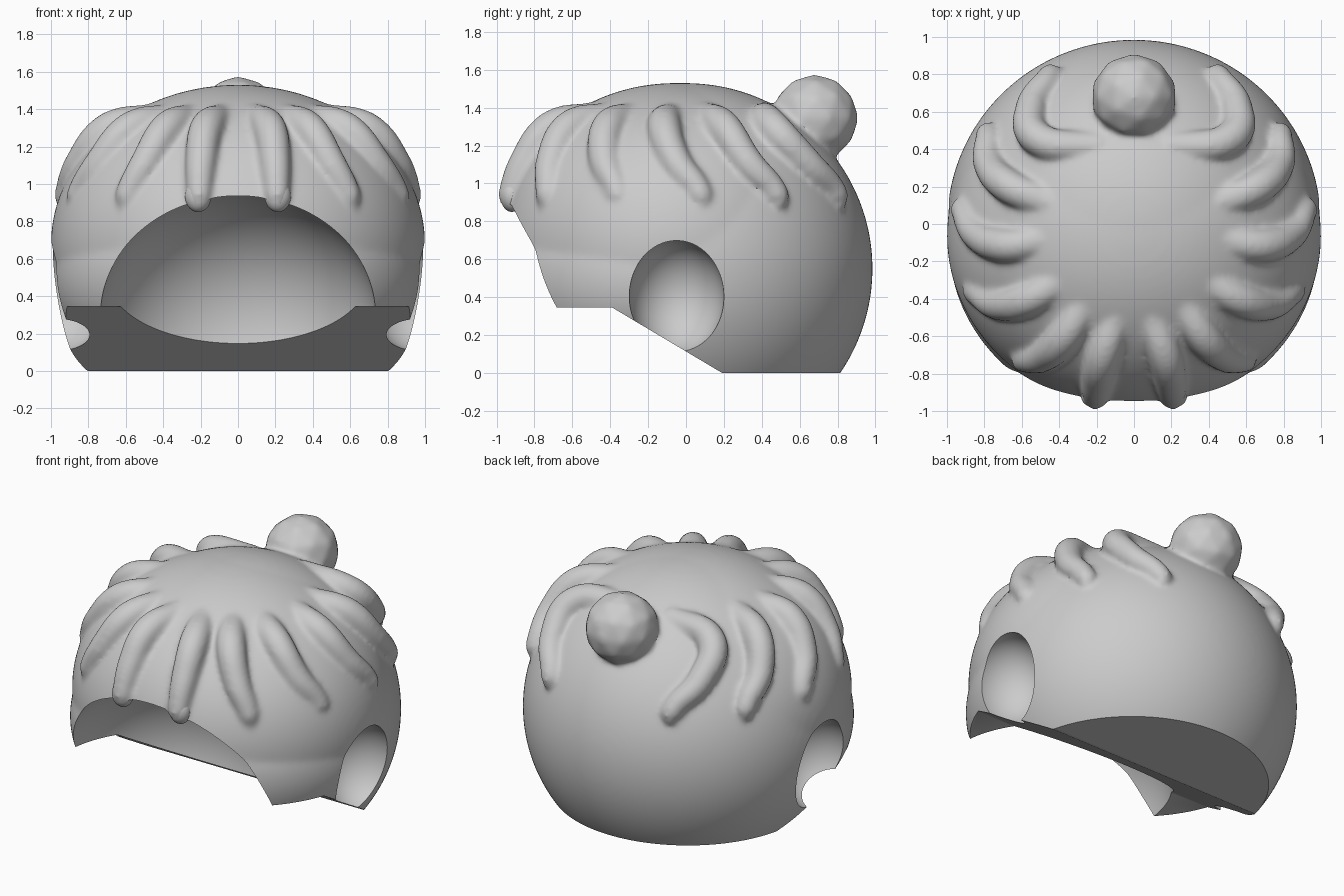
import bpy, bmesh, math
from mathutils import Vector

if "Cube" in bpy.data.objects:
    bpy.data.objects.remove(bpy.data.objects["Cube"])

CENTRE = Vector((0, 0, 0.55))
RADII = (1.0, 0.985, 0.98)


def ellipsoid(name, loc, radii):
    bpy.ops.mesh.primitive_uv_sphere_add(segments=128, ring_count=64, location=loc)
    ob = bpy.context.object
    ob.name = name
    ob.scale = radii
    bpy.ops.object.transform_apply(location=True, rotation=False, scale=True)
    return ob


def make_real(ob):
    bpy.ops.object.select_all(action='DESELECT')
    ob.select_set(True)
    bpy.context.view_layer.objects.active = ob
    bpy.ops.object.convert(target='MESH')
    return bpy.context.object


def boolean(target, other, operation):
    mod = target.modifiers.new(other.name, 'BOOLEAN')
    mod.operation = operation
    mod.solver = 'EXACT'
    mod.object = other
    other.hide_render = True


def on_shell(azimuth, z, lift):
    """Point on the shell; azimuth runs from the front towards +x."""
    a = math.radians(azimuth)
    r = math.sqrt(max(0, 1 - ((z - CENTRE.z) / RADII[2]) ** 2))
    p = Vector((RADII[0] * r * math.sin(a), -RADII[1] * r * math.cos(a), z))
    p += (p - CENTRE).normalized() * lift
    p.y -= 0.045 * max(0, math.cos(a))
    return p


# Main shell, with a fuller crown and cheeks
parts = [ellipsoid("hair_shell", CENTRE, RADII),
         ellipsoid("crown", (0, -0.06, 0.68), (1.0, 0.93, 0.85)),
         ellipsoid("cheeks", (0, -0.10, 0.50), (0.99, 0.92, 0.70))]

# Raised locks: azimuth at start, shoulder and tip, mirrored
locks = [(11, 14, 13), (34, 33, 40), (54, 56, 68),
         (81, 81, 95), (104, 107, 122), (158, 132, 151)]
curve = bpy.data.curves.new("hair_locks", 'CURVE')
curve.dimensions = '3D'
curve.bevel_depth = 0.085
curve.bevel_resolution = 4
curve.use_fill_caps = True
curve.resolution_u = 10
for side in (-1, 1):
    for start, shoulder, tip in locks:
        mid = shoulder + 0.4 * (tip - shoulder)
        pts = [(start, 1.41, -0.07, 1), (shoulder, 1.27, 0.03, 1.1),
               (mid, 1.10, 0.02, 1), (tip, 0.93, 0.0, 0.8), (tip, 0.87, -0.01, 0.4)]
        spline = curve.splines.new('BEZIER')
        spline.bezier_points.add(len(pts) - 1)
        for bp, (az, z, lift, rad) in zip(spline.bezier_points, pts):
            bp.co = on_shell(side * az, z, lift)
            bp.radius = rad
            bp.handle_left_type = bp.handle_right_type = 'AUTO'
lock_ob = bpy.data.objects.new("hair_locks", curve)
bpy.context.collection.objects.link(lock_ob)
parts.append(make_real(lock_ob))

# Bun at the back
bpy.ops.mesh.primitive_ico_sphere_add(subdivisions=2, radius=0.233, location=(0, 0.68, 1.345))
bpy.context.object.name = "bun"
parts.append(bpy.context.object)

# Merge everything into one soft sculpted surface
bpy.ops.object.select_all(action='DESELECT')
for ob in parts:
    ob.select_set(True)
bpy.context.view_layer.objects.active = parts[0]
bpy.ops.object.join()
hair = bpy.context.object
hair.name = "hair"
rem = hair.modifiers.new("merge", 'REMESH')
rem.mode = 'VOXEL'
rem.voxel_size = 0.015
rem.use_smooth_shade = True
smooth = hair.modifiers.new("soften", 'SMOOTH')
smooth.factor = 0.5
smooth.iterations = 14
hair = make_real(hair)

# Cutters: face hollow, ear hollows and stepped underside
cutters = [ellipsoid("face_cutter", (0, -0.765, 0.25), (0.745, 0.715, 0.71))]
for side in (-1, 1):
    cutters.append(ellipsoid("ear_cutter", (side * 0.97, -0.05, 0.40), (0.275, 0.25, 0.30)))

bm = bmesh.new()
profile = [(-1.2, 0.345), (-0.39, 0.345), (0.19, 0), (1.2, 0), (1.2, -1), (-1.2, -1)]
face = bm.faces.new([bm.verts.new((-1.3, y, z)) for y, z in profile])
ext = bmesh.ops.extrude_face_region(bm, geom=[face])
bmesh.ops.translate(bm, vec=(2.6, 0, 0),
                    verts=[v for v in ext["geom"] if isinstance(v, bmesh.types.BMVert)])
bmesh.ops.recalc_face_normals(bm, faces=bm.faces)
mesh = bpy.data.meshes.new("underside_cutter")
bm.to_mesh(mesh)
bm.free()
under = bpy.data.objects.new("underside_cutter", mesh)
bpy.context.collection.objects.link(under)
cutters.append(under)
for c in cutters:
    boolean(hair, c, 'DIFFERENCE')

# Rounded fringe tips that hang over the face opening
tips = [ellipsoid("fringe_tip", (s * 0.213, -0.92, 0.935), (0.07, 0.06, 0.085)) for s in (-1, 1)]
for t in tips:
    boolean(hair, t, 'UNION')

hair = make_real(hair)
for ob in cutters + tips:
    bpy.data.objects.remove(ob)
make_real(hair)
bpy.ops.object.shade_smooth()
bpy.ops.object.shade_smooth_by_angle(angle=math.radians(40))
